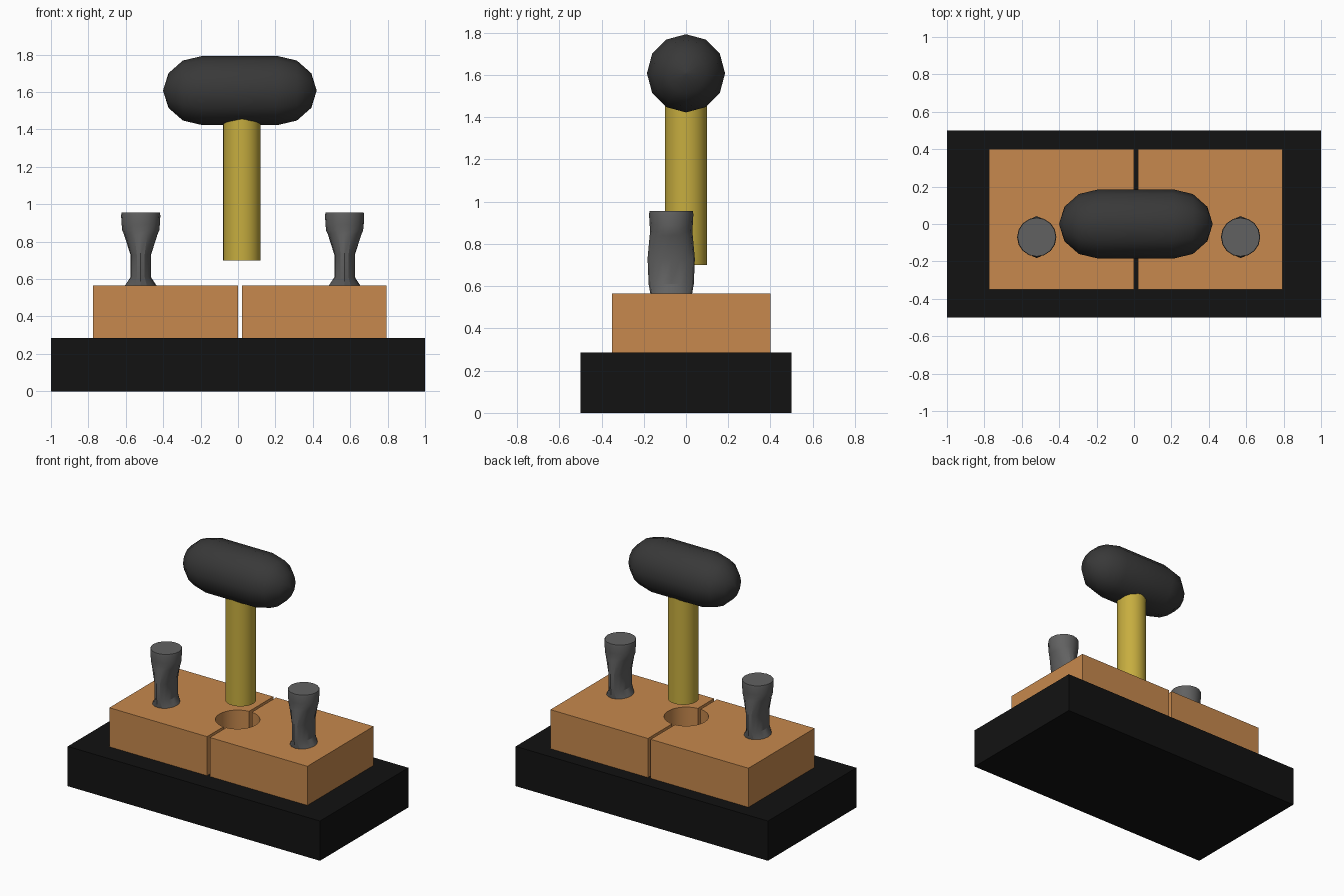
import bpy, bmesh
from math import sin, cos, pi, acos, asin
from mathutils import Matrix

if "Cube" in bpy.data.objects:
    bpy.data.objects.remove(bpy.data.objects["Cube"])


def material(name, rgb):
    m = bpy.data.materials.new(name)
    m.diffuse_color = (*rgb, 1)
    m.use_nodes = True
    m.node_tree.nodes["Principled BSDF"].inputs["Base Color"].default_value = m.diffuse_color
    return m


BLACK = material("black", (0.006, 0.006, 0.006))
WOOD = material("tan", (0.57, 0.25, 0.075))
DARK = material("dark_grey", (0.04, 0.04, 0.04))
GREY = material("grey", (0.12, 0.12, 0.12))
YELLOW = material("yellow", (0.57, 0.42, 0.05))


def finish(bm, name, mat, smooth=None):
    bmesh.ops.recalc_face_normals(bm, faces=bm.faces)
    mesh = bpy.data.meshes.new(name)
    bm.to_mesh(mesh)
    bm.free()
    mesh.materials.append(mat)
    ob = bpy.data.objects.new(name, mesh)
    bpy.context.collection.objects.link(ob)
    if smooth:
        bpy.ops.object.select_all(action='DESELECT')
        ob.select_set(True)
        bpy.context.view_layer.objects.active = ob
        bpy.ops.object.shade_smooth_by_angle(angle=smooth)
    return ob


def prism(name, outline, z0, z1, mat, smooth=None):
    bm = bmesh.new()
    face = bm.faces.new([bm.verts.new((x, y, z0)) for x, y in outline])
    new = bmesh.ops.extrude_face_region(bm, geom=[face])["geom"]
    verts = [v for v in new if isinstance(v, bmesh.types.BMVert)]
    bmesh.ops.translate(bm, verts=verts, vec=(0, 0, z1 - z0))
    # keep the bottom cap closed
    if len([f for f in bm.faces if len(f.verts) == len(outline)]) < 2:
        bottom = [v for v in bm.verts if abs(v.co.z - z0) < 1e-6]
        bmesh.ops.contextual_create(bm, geom=bottom)
    return finish(bm, name, mat, smooth)


def loft(name, rings, sides, mat, matrix, smooth):
    """Stack of ellipses given as (height, x radius, y radius), capped."""
    bm = bmesh.new()
    loops = [[bm.verts.new((rx * cos(2 * pi * i / sides), ry * sin(2 * pi * i / sides), z))
              for i in range(sides)] for z, rx, ry in rings]
    for a, b in zip(loops, loops[1:]):
        for i in range(sides):
            j = (i + 1) % sides
            bm.faces.new((a[i], a[j], b[j], b[i]))
    bm.faces.new(loops[0])
    bm.faces.new(loops[-1])
    bm.transform(matrix)
    return finish(bm, name, mat, smooth)


# base slab
prism("base", [(-1, -.5), (1, -.5), (1, .5), (-1, .5)], 0, .285, BLACK)

# two blocks parted by a slit, each with half of the round socket
HX, HY, R = .011, -.02, .145
for name, side, outer in (("left_block", -1, -.775), ("right_block", 1, .795)):
    edge = HX + side * .011
    a = acos(.011 / R)
    arc = [(HX + side * R * cos(t), HY + R * sin(t))
           for t in (a - 2 * a * k / 16 for k in range(17))]
    prism(name, [(outer, -.35), (outer, .4), (edge, .4), *arc, (edge, -.35)],
          .285, .565, WOOD, .5)

# pegs, pinched from the sides
PEG = [(.56, .088, .098), (.61, .055, .107), (.73, .055, .112), (.84, .09, .102),
       (.86, .099, .1), (.89, .102, .102), (.94, .105, .105), (.955, .102, .103)]
for name, x in (("left_peg", -.52), ("right_peg", .57)):
    loft(name, PEG, 16, GREY, Matrix.Translation((x, -.07, 0)), .5)

# mallet handle
loft("handle", [(.7, .1, .1), (1.55, .1, .1)], 32, YELLOW,
     Matrix.Translation((.021, 0, 0)), .6)

# mallet head: capsule lying along x
half = [(.2 + .21 * sin(t), .185 * cos(t)) for t in (0, pi / 6, pi / 3, pi / 2.02)]
head = [(-x, r, r) for x, r in reversed(half)] + [(x, r, r) for x, r in half]
loft("mallet_head", head, 12, DARK,
     Matrix.Translation((.01, 0, 1.608)) @ Matrix.Rotation(pi / 2, 4, 'Y'), 1.2)
